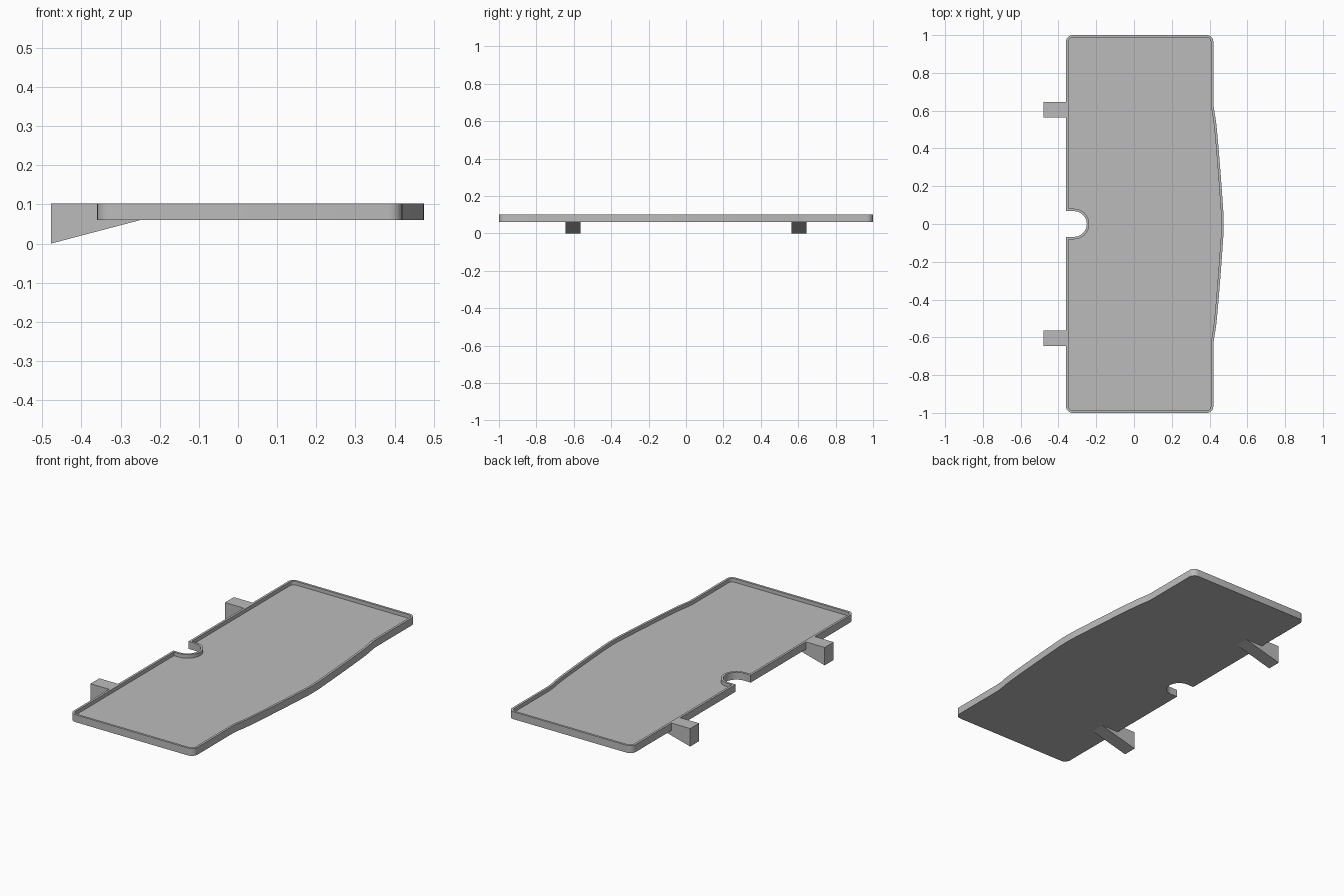
import bpy, bmesh
from math import sin, cos, pi
from mathutils import Vector

if "Cube" in bpy.data.objects:
    bpy.data.objects.remove(bpy.data.objects["Cube"])

BOTTOM, TOP, FLOOR = 0.06, 0.102, 0.081
LEFT, RIGHT, RIM = -0.36, 0.42, 0.013

grey = bpy.data.materials.new("plain_grey")
grey.use_nodes = True
grey.diffuse_color = (0.5, 0.5, 0.5, 1)
grey.node_tree.nodes["Principled BSDF"].inputs["Base Color"].default_value = (0.5, 0.5, 0.5, 1)


def arc(cx, cy, r, start, end, steps):
    """Points along an arc, with angles in multiples of pi."""
    angles = [pi * (start + (end - start) * i / steps) for i in range(steps + 1)]
    return [(cx + r * cos(a), cy + r * sin(a)) for a in angles]


def prism(bm, points, offset):
    """Extrude a closed outline into a solid and return its far cap."""
    base = bm.faces.new([bm.verts.new(p) for p in points])
    result = bmesh.ops.extrude_face_region(bm, geom=[base], use_keep_orig=True)
    verts = [g for g in result["geom"] if isinstance(g, bmesh.types.BMVert)]
    bmesh.ops.translate(bm, verts=verts, vec=offset)
    bmesh.ops.recalc_face_normals(bm, faces=bm.faces)
    return next(g for g in result["geom"] if isinstance(g, bmesh.types.BMFace))


def finish(bm, name):
    mesh = bpy.data.meshes.new(name)
    bm.to_mesh(mesh)
    bm.free()
    mesh.materials.append(grey)
    obj = bpy.data.objects.new(name, mesh)
    bpy.context.collection.objects.link(obj)
    return obj


# Tray outline: back half, from the bowed edge round to the notch
r = 0.035
half = [(0.475, 0), (0.474, 0.05), (0.47, 0.11), (0.46, 0.25), (0.448, 0.40),
        (0.437, 0.52), (0.431, 0.565), (0.423, 0.61), (RIGHT, 0.645)]
half += arc(RIGHT - r, 1 - r, r, 0, 0.5, 6)
half += arc(LEFT + r, 1 - r, r, 0.5, 1, 6)
notch_r = 0.068
half += [(LEFT, notch_r)]
half += arc(-0.318, 0, notch_r, 0.5, 0, 10)
# Mirror it, skipping the two points on the centre line
outline = half + [(x, -y) for x, y in half[-2:0:-1]]

# Tray: solid plate, inset rim and sunken floor
bm = bmesh.new()
top = prism(bm, [(x, y, BOTTOM) for x, y in outline], Vector((0, 0, TOP - BOTTOM)))
bmesh.ops.inset_region(bm, faces=[top], thickness=RIM, use_even_offset=True)
sunk = bmesh.ops.extrude_discrete_faces(bm, faces=[top])["faces"]
bmesh.ops.translate(bm, verts=sunk[0].verts[:], vec=(0, 0, FLOOR - TOP))
tray = finish(bm, "tray")

tray.select_set(True)
bpy.context.view_layer.objects.active = tray
bpy.ops.object.shade_smooth_by_angle(angle=pi / 6)

# Wedge brackets hooked under the straight edge
profile = [(-0.478, 0), (-0.25, BOTTOM), (LEFT + 0.004, BOTTOM),
           (LEFT + 0.004, TOP), (-0.478, TOP)]
for side, y in (("front", -0.645), ("back", 0.565)):
    bm = bmesh.new()
    prism(bm, [(x, y, z) for x, z in profile], Vector((0, 0.08, 0)))
    finish(bm, side + "_bracket")
